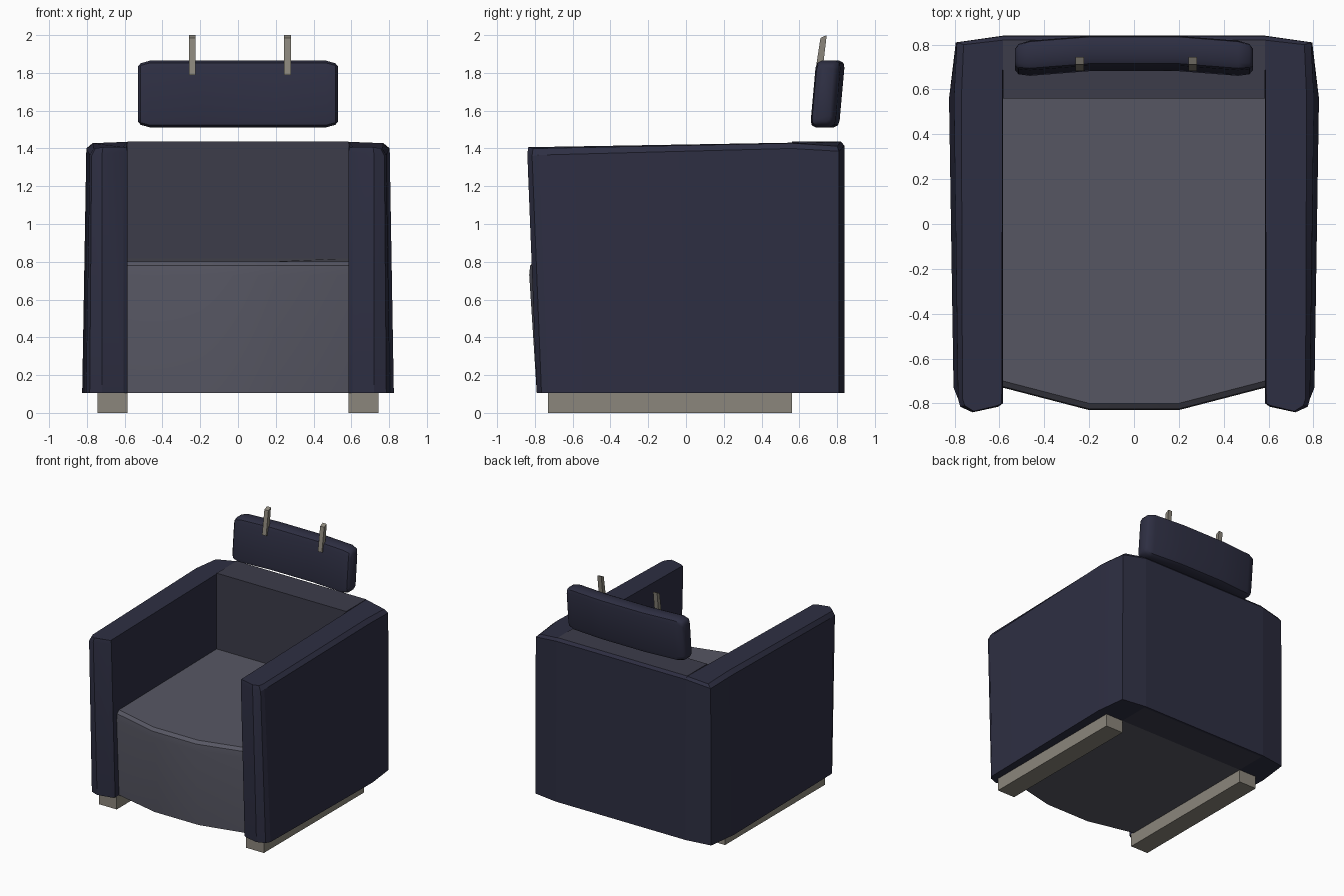
import bpy, bmesh, math

if "Cube" in bpy.data.objects:
    bpy.data.objects.remove(bpy.data.objects["Cube"])


def material(name, rgb):
    m = bpy.data.materials.new(name)
    m.diffuse_color = (*rgb, 1)
    m.use_nodes = True
    m.node_tree.nodes["Principled BSDF"].inputs["Base Color"].default_value = m.diffuse_color
    return m


NAVY = material("navy_fabric", (0.027, 0.028, 0.055))
GREY = material("dark_grey_fabric", (0.045, 0.045, 0.068))
SEAT = material("seat_fabric", (0.095, 0.095, 0.125))
WOOD = material("pale_wood", (0.26, 0.24, 0.20))


def loft(name, rings, mat, smooth=None):
    """Skin a list of equal-length closed rings and cap both ends."""
    bm = bmesh.new()
    vs = [[bm.verts.new(p) for p in r] for r in rings]
    n = len(vs[0])
    for a, b in zip(vs, vs[1:]):
        for i in range(n):
            j = (i + 1) % n
            bm.faces.new((a[i], a[j], b[j], b[i]))
    bm.faces.new(vs[0])
    bm.faces.new(vs[-1])
    bmesh.ops.recalc_face_normals(bm, faces=bm.faces)
    me = bpy.data.meshes.new(name)
    bm.to_mesh(me)
    bm.free()
    me.materials.append(mat)
    ob = bpy.data.objects.new(name, me)
    bpy.context.collection.objects.link(ob)
    if smooth:
        bpy.ops.object.select_all(action='DESELECT')
        ob.select_set(True)
        bpy.context.view_layer.objects.active = ob
        bpy.ops.object.shade_smooth_by_angle(angle=math.radians(smooth))
    return ob


def prism(name, profile, x0, x1, mat):
    """Extrude a (y, z) profile along x."""
    return loft(name, [[(x, y, z) for y, z in profile] for x in (x0, x1)], mat)


# Arms: plan outlines at the base, shoulder and top
arm_rings = [
    [(0.585, -0.75, 0.105), (0.605, -0.765, 0.105), (0.72, -0.79, 0.105), (0.785, -0.765, 0.105),
     (0.805, -0.73, 0.105), (0.825, 0.56, 0.105), (0.795, 0.81, 0.105), (0.585, 0.84, 0.105)],
    [(0.585, -0.80, 1.385), (0.605, -0.815, 1.38), (0.72, -0.84, 1.37), (0.775, -0.815, 1.36),
     (0.785, -0.78, 1.365), (0.803, 0.56, 1.40), (0.79, 0.81, 1.385), (0.585, 0.838, 1.415)],
    [(0.59, -0.80, 1.405), (0.61, -0.81, 1.407), (0.715, -0.835, 1.407), (0.755, -0.81, 1.40),
     (0.765, -0.78, 1.40), (0.77, 0.56, 1.428), (0.76, 0.80, 1.412), (0.585, 0.82, 1.435)],
]
for side, s in (("left", -1), ("right", 1)):
    loft(side + "_arm", [[(s * x, y, z) for x, y, z in r] for r in arm_rings], NAVY, 20)
    # Floor runners
    prism(side + "_runner", [(-0.73, 0), (0.56, 0), (0.56, 0.11), (-0.73, 0.11)],
          s * 0.585, s * 0.745, WOOD)

# Back cushion and the outer back panel
prism("back_cushion", [(0.56, 0.105), (0.82, 0.105), (0.82, 1.437), (0.56, 1.437)], -0.585, 0.585, GREY)
prism("back_panel", [(0.82, 0.105), (0.84, 0.105), (0.838, 1.415), (0.82, 1.437)], -0.585, 0.585, NAVY)


# Seat with a bowed front
def seat_ring(z, side_y, mid_y, back_z):
    return [(-0.585, 0.56, back_z), (-0.585, side_y, z), (-0.2, mid_y, z),
            (0.2, mid_y, z), (0.585, side_y, z), (0.585, 0.56, back_z)]


loft("seat", [seat_ring(0.105, -0.70, -0.79, 0.105), seat_ring(0.73, -0.73, -0.83, 0.73),
              seat_ring(0.78, -0.725, -0.825, 0.80), seat_ring(0.802, -0.70, -0.80, 0.818)], SEAT, 35)


# Headrest: rounded, leaning sections swept along a shallow curve
def headrest_ring(x, h, t):
    sec = [(-0.55, -1), (0.55, -1), (0.9, -0.93), (1, -0.78), (1, 0.78), (0.9, 0.93),
           (0.55, 1), (-0.55, 1), (-0.9, 0.93), (-1, 0.78), (-1, -0.78), (-0.9, -0.93)]
    yc = 0.760 - 0.026 * max(0, (abs(x) - 0.2) / 0.33)
    return [(x, yc + a * t + 0.09 * b * h, 1.688 + b * h) for a, b in sec]


half = [(0.2, 0.177, 0.066), (0.465, 0.177, 0.066), (0.515, 0.163, 0.056), (0.53, 0.145, 0.038)]
stations = [(-x, h, t) for x, h, t in reversed(half)] + half
loft("headrest", [headrest_ring(*s) for s in stations], NAVY, 40)

# Headrest straps
for side, x in (("left", -0.242), ("right", 0.262)):
    prism(side + "_strap", [(0.682, 1.79), (0.712, 1.985), (0.745, 2.0), (0.72, 1.79)],
          x - 0.018, x + 0.018, WOOD)
